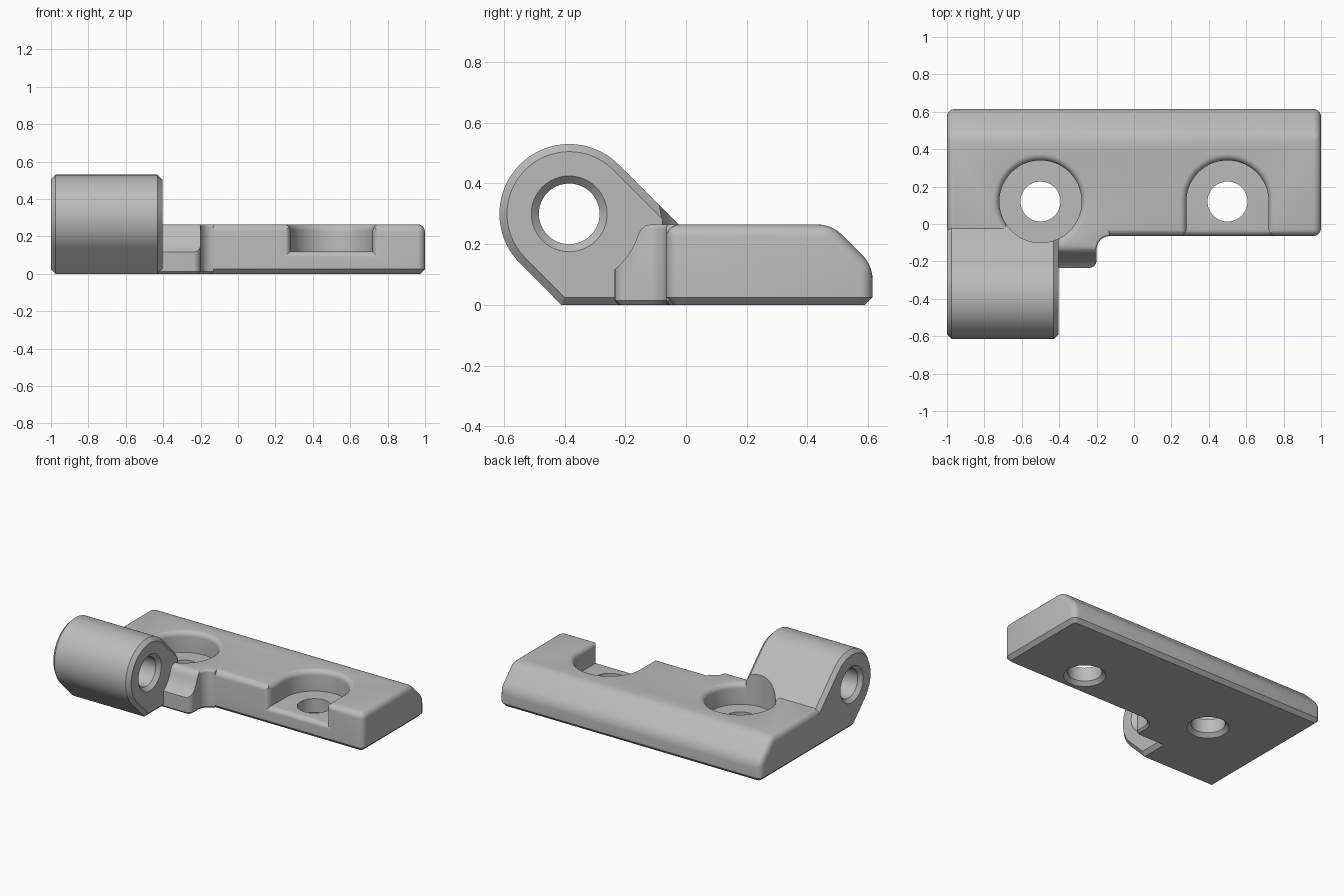
import bpy, bmesh
from math import sin, cos, pi, radians

if "Cube" in bpy.data.objects:
    bpy.data.objects.remove(bpy.data.objects["Cube"], do_unlink=True)

grey = bpy.data.materials.new("light grey")
grey.use_nodes = True
grey.diffuse_color = (0.5, 0.5, 0.5, 1)
grey.node_tree.nodes["Principled BSDF"].inputs["Base Color"].default_value = (0.5, 0.5, 0.5, 1)

HEIGHT = 0.265
CHAMFER = 0.025
FILLET = 0.035
BORE_R = 0.22
FLOOR = 0.12
HINGE_Y, HINGE_Z, HINGE_R = -0.385, 0.3, 0.23
BARREL_END = -0.405


def arc(cx, cy, r, a0, a1, n):
    return [(cx + r * cos(radians(a0 + (a1 - a0) * i / n)),
             cy + r * sin(radians(a0 + (a1 - a0) * i / n))) for i in range(n + 1)]


def place(axis, p, h):
    """Put a 2D point at distance h along an axis."""
    return {"x": (h, p[0], p[1]), "y": (p[0], h, p[1]), "z": (p[0], p[1], h)}[axis]


def loft(name, axis, layers, bevels=()):
    """Solid through (height, outline) layers; bevels are (edge rule, width, segments)."""
    bm = bmesh.new()
    rings = [[bm.verts.new(place(axis, p, h)) for p in pts] for h, pts in layers]
    n = len(rings[0])
    for a, b in zip(rings, rings[1:]):
        for i in range(n):
            j = (i + 1) % n
            bm.faces.new((a[i], a[j], b[j], b[i]))
    bm.faces.new(rings[0])
    bm.faces.new(rings[-1])
    bmesh.ops.recalc_face_normals(bm, faces=bm.faces)
    for rule, width, segs in bevels:
        edges = [e for e in bm.edges if e.calc_face_angle(0) > 0.01 and rule(*[v.co for v in e.verts])]
        bmesh.ops.bevel(bm, geom=edges, offset=width, segments=segs, profile=0.5,
                        affect="EDGES", clamp_overlap=True)
    bmesh.ops.recalc_face_normals(bm, faces=bm.faces)
    mesh = bpy.data.meshes.new(name)
    bm.to_mesh(mesh)
    bm.free()
    mesh.materials.append(grey)
    ob = bpy.data.objects.new(name, mesh)
    bpy.context.collection.objects.link(ob)
    return ob


def combine(body, tool, operation):
    """Apply a boolean and remove the tool."""
    bpy.context.view_layer.objects.active = body
    mod = body.modifiers.new("combine", "BOOLEAN")
    mod.operation = operation
    mod.solver = "EXACT"
    mod.object = tool
    bpy.ops.object.modifier_apply(modifier=mod.name)
    bpy.data.objects.remove(tool, do_unlink=True)


def on_floor(a, b):
    return max(a.z, b.z) < 1e-4


def above_floor(a, b):
    return not on_floor(a, b)


# Mounting plate with sloped back, rounded edges and chamfered foot
side = [(-0.065, 0), (0.615, 0), (0.615, 0.13), (0.48, HEIGHT), (-0.065, HEIGHT)]
plate = loft("hinge_leaf", "x", [(-1, side), (1, side)],
             [(above_floor, 0.042, 5), (on_floor, CHAMFER, 1)])

# Small stop block beside the barrel, blending into the plate
plan = ([(-0.55, 0.06), (-0.55, -0.235), (-0.24, -0.235)] + arc(-0.24, -0.195, 0.04, -90, 0, 6)[1:]
        + arc(-0.13, -0.135, 0.07, 180, 90, 8) + [(-0.13, 0.06)])
block = loft("stop_block", "z", [(0, plan), (HEIGHT, plan)],
             [(lambda a, b: min(a.z, b.z) > HEIGHT - 1e-4, 0.03, 4), (on_floor, CHAMFER, 1)])
scoop = ([(-0.5, 0.1), (-0.26, 0.1)] + arc(HINGE_Y, HINGE_Z, HINGE_R + 0.007, -50, -18, 8)
         + [(-0.148, 0.25), (-0.133, 0.261), (-0.11, 0.267), (-0.11, 0.5), (-0.5, 0.5)])
combine(block, loft("scoop", "x", [(-0.7, scoop), (0, scoop)]), "DIFFERENCE")
combine(plate, block, "UNION")


# Recesses for the screw heads, with a rounded lip
def recess(x, open_front):
    def outline(d):
        r = BORE_R + d
        if open_front:
            return arc(x, 0.12, r, 0, 180, 40) + [(x - r, -0.4), (x + r, -0.4)]
        return arc(x, 0.12, r, 0, 360, 72)[:-1]
    layers = [(FLOOR, outline(0))]
    for i in range(7):
        t = i / 6 * pi / 2
        layers.append((HEIGHT - FILLET * (1 - sin(t)), outline(FILLET * (1 - cos(t)))))
    layers.append((0.6, outline(FILLET)))
    return loft("recess", "z", layers)


for x, open_front in ((-0.5, False), (0.5, True)):
    combine(plate, recess(x, open_front), "DIFFERENCE")


# Rounded mouth where the right-hand recess opens forward
def mouth(d):
    w = BORE_R + d
    return [(0.5 - w, FLOOR - d), (0.5 + w, FLOOR - d), (0.5 + w, 0.5), (0.5 - w, 0.5)]


steps = [i / 6 * pi / 2 for i in range(7)]
layers = [(-0.2, mouth(FILLET))]
layers += [(-0.065 + FILLET * (1 - cos(t)), mouth(FILLET * (1 - sin(t)))) for t in steps]
combine(plate, loft("mouth", "y", layers), "DIFFERENCE")

# Hinge barrel with tangent flanks running into the plate
flank = HINGE_Y + HINGE_Z + HINGE_R * 2 ** 0.5
barrel_side = (arc(HINGE_Y, HINGE_Z, HINGE_R, 45, 225, 40)
               + [(-0.411, 0), (0.05, 0), (0.05, flank - 0.05)])
barrel = loft("barrel", "x", [(-1, barrel_side), (BARREL_END, barrel_side)],
              [(lambda a, b: abs(a.x - b.x) < 1e-4, CHAMFER, 1)])
combine(plate, barrel, "UNION")


def drill(axis, u, v, layers):
    combine(plate, loft("drill", axis, [(h, arc(u, v, r, 0, 360, 48)[:-1]) for h, r in layers]),
            "DIFFERENCE")


# Pin hole, chamfered at both ends
drill("x", HINGE_Y, HINGE_Z, [(-1.02, 0.145), (-0.975, 0.1),
                              (BARREL_END - CHAMFER, 0.1), (BARREL_END + 0.02, 0.145)])

# Recess carried up through the barrel flank, then the screw holes
drill("z", -0.5, 0.12, [(FLOOR, BORE_R), (0.6, BORE_R)])
for x in (-0.5, 0.5):
    drill("z", x, 0.12, [(-0.02, 0.152), (CHAMFER, 0.107), (0.2, 0.107)])

# Smooth curved surfaces, keep chamfers crisp
bpy.ops.object.select_all(action="DESELECT")
plate.select_set(True)
bpy.context.view_layer.objects.active = plate
bpy.ops.object.shade_smooth_by_angle(angle=radians(30))
